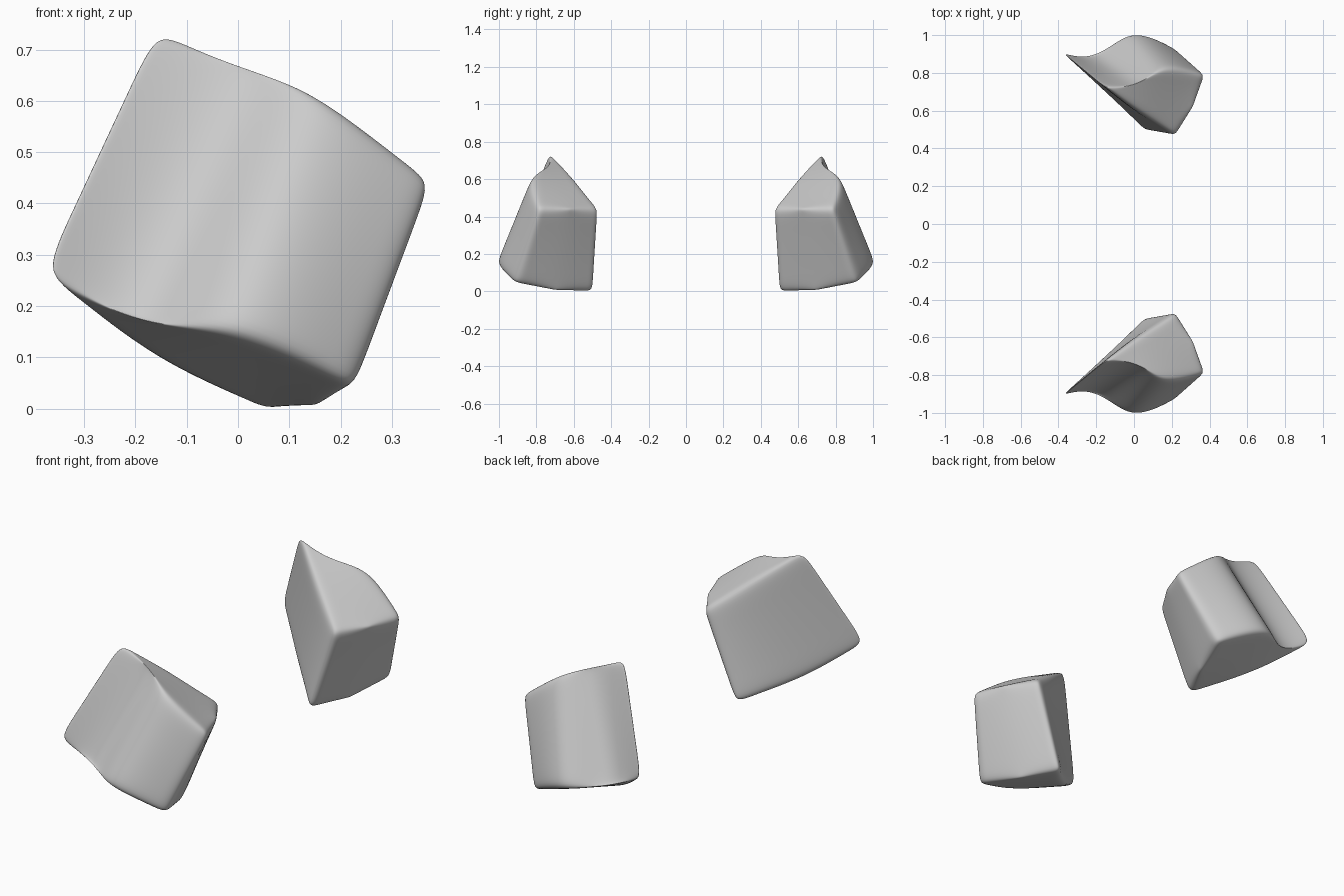
import bpy, bmesh
from mathutils import Vector

if "Cube" in bpy.data.objects:
    bpy.data.objects.remove(bpy.data.objects["Cube"])

# Cap outlines of the front block:
# tip, hollow, bulge, front corner, right side middle, back corner, inner side middle
BOTTOM = [(-0.388, -0.915, 0.27), (-0.19, -0.897, 0.172), (-0.01, -1.012, 0.145),
          (0.235, -0.92, 0.04), (0.155, -0.69, 0.003), (0.06, -0.485, -0.008),
          (-0.165, -0.705, 0.093)]
TOP = [(-0.165, -0.73, 0.744), (0.02, -0.745, 0.66), (0.17, -0.825, 0.605),
       (0.385, -0.79, 0.44), (0.315, -0.62, 0.44), (0.225, -0.463, 0.44),
       (0.025, -0.588, 0.602)]
CORNERS = {0: 0.56, 3: 0.44, 5: 0.45}   # ring index: crease of its long edge
N = len(TOP)


def cage(points):
    """Control ring whose smoothed rim passes through the non-corner points."""
    goal = [Vector(p) for p in points]
    ring = [p.copy() for p in goal]
    for _ in range(12):
        for i in range(N):
            if i not in CORNERS:
                ring[i] = goal[i] * 1.5 - (ring[i - 1] + ring[(i + 1) % N]) / 4
    return ring


bm = bmesh.new()
low = [bm.verts.new(p) for p in cage(BOTTOM)]
high = [bm.verts.new(p) for p in cage(TOP)]

# Side walls and caps
for i in range(N):
    j = (i + 1) % N
    bm.faces.new((low[i], low[j], high[j], high[i]))
for ring in (low, high):
    bm.faces.new((ring[0], ring[1], ring[2], ring[6]))
    bm.faces.new(ring[2:7])
bmesh.ops.recalc_face_normals(bm, faces=bm.faces[:])

# Partly creased rims and long corner edges give the soft rounding
crease = bm.edges.layers.float.new("crease_edge")
for i in range(N):
    for ring in (low, high):
        bm.edges.get((ring[i], ring[(i + 1) % N]))[crease] = 0.51
for i, value in CORNERS.items():
    bm.edges.get((low[i], high[i]))[crease] = value
for f in bm.faces:
    f.smooth = True

mesh = bpy.data.meshes.new("block_pair")
bm.to_mesh(mesh)
bm.free()
obj = bpy.data.objects.new("block_pair", mesh)
bpy.context.collection.objects.link(obj)

# Second block mirrored to the back
mirror = obj.modifiers.new("mirror", 'MIRROR')
mirror.use_axis = (False, True, False)
mirror.use_mirror_merge = False
sub = obj.modifiers.new("smooth", 'SUBSURF')
sub.levels = sub.render_levels = 5
